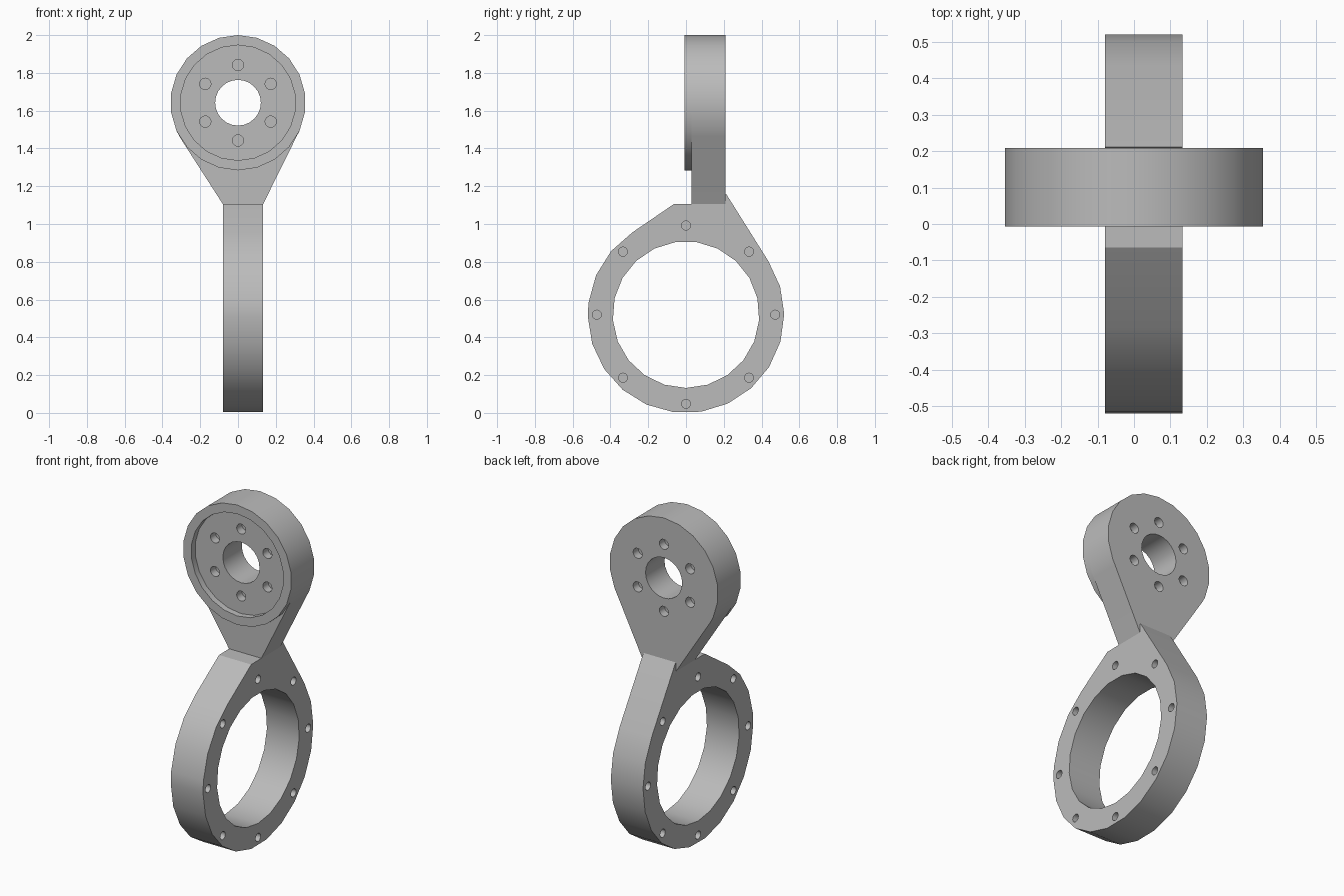
import bpy, bmesh
from math import sin, cos, radians, pi
from mathutils import Vector

old = bpy.data.objects.get("Cube")
if old:
    bpy.data.objects.remove(old, do_unlink=True)

metal = bpy.data.materials.new("grey_metal")
metal.use_nodes = True
GREY = (0.5, 0.5, 0.5, 1)
metal.diffuse_color = GREY
metal.node_tree.nodes["Principled BSDF"].inputs["Base Color"].default_value = GREY


def arc(centre, r, start, end, steps):
    """Points along an arc, angles in degrees, both ends included."""
    angles = [radians(start + (end - start) * i / steps) for i in range(steps + 1)]
    return [(centre[0] + r * cos(a), centre[1] + r * sin(a)) for a in angles]


def circle(centre, r, sides, start=90):
    return arc(centre, r, start, start + 360, sides)[:-1]


def bolt_centres(centre, r, count):
    return circle(centre, r, count)


def slab(name, loops, axis, low, high):
    """Fill an outline with holes and extrude it along x or y."""
    def place(p, d):
        return Vector((d, p[0], p[1])) if axis == "x" else Vector((p[0], d, p[1]))

    bm = bmesh.new()
    for loop in loops:
        verts = [bm.verts.new(place(p, low)) for p in loop]
        for a, b in zip(verts, verts[1:] + verts[:1]):
            bm.edges.new((a, b))
    bmesh.ops.triangle_fill(bm, edges=bm.edges[:], use_beauty=True)
    result = bmesh.ops.extrude_face_region(bm, geom=bm.faces[:], use_keep_orig=True)
    moved = [g for g in result["geom"] if isinstance(g, bmesh.types.BMVert)]
    bmesh.ops.translate(bm, verts=moved, vec=place((0, 0), high - low))
    bmesh.ops.recalc_face_normals(bm, faces=bm.faces[:])
    mesh = bpy.data.meshes.new(name)
    bm.to_mesh(mesh)
    bm.free()
    mesh.materials.append(metal)
    obj = bpy.data.objects.new(name, mesh)
    bpy.context.collection.objects.link(obj)
    bpy.ops.object.select_all(action="DESELECT")
    obj.select_set(True)
    bpy.context.view_layer.objects.active = obj
    bpy.ops.object.shade_smooth_by_angle(angle=radians(30))
    return obj


LEFT, RIGHT = 0.133, -0.08       # ring thickness along x
FRONT, STEP, BACK = -0.007, 0.03, 0.209   # head depths along y
BLIND = 0.05                     # bolt hole depth

# Large ring with its shoulder rising into the head
ring = (0, 0.52)
outline = ([(0.212, 1.16), (0.195, 1.108), (-0.065, 1.105)]
           + arc(ring, 0.52, 123, 173, 3) + arc(ring, 0.52, 181, 393, 13))
ring_bolts = bolt_centres(ring, 0.472, 8)
slab("large_ring", [outline, circle(ring, 0.388, 21, -90)]
     + [circle(c, 0.024, 16) for c in ring_bolts], "x", RIGHT, LEFT)

# Teardrop head plate
head = (0, 1.642)
R, SIDES = 0.358, 22
turn = 360 / SIDES
teardrop = ([(RIGHT, 1.105), (LEFT, 1.105)] + arc(head, R, -30, -30, 1)[:1]
            + arc(head, R, 90 - 7 * turn, 90 + 7 * turn, 14)
            + arc(head, R, 211, 211, 1)[:1])
head_bolts = bolt_centres(head, 0.2, 6)
slab("head_plate", [teardrop, circle(head, 0.121, 24)]
     + [circle(c, 0.03, 16) for c in head_bolts], "y", STEP, BACK)

# Raised rim round the front of the head
slab("head_rim", [circle(head, R, SIDES), circle(head, 0.305, SIDES)], "y", FRONT, STEP)

# Floors of the blind bolt holes
for i, c in enumerate(ring_bolts):
    slab(f"ring_bolt_floor_{i + 1}", [circle(c, 0.024, 16)], "x", RIGHT + BLIND, LEFT - BLIND)
for i, c in enumerate(head_bolts):
    slab(f"head_bolt_floor_{i + 1}", [circle(c, 0.03, 16)], "y", STEP + BLIND, BACK - BLIND)
